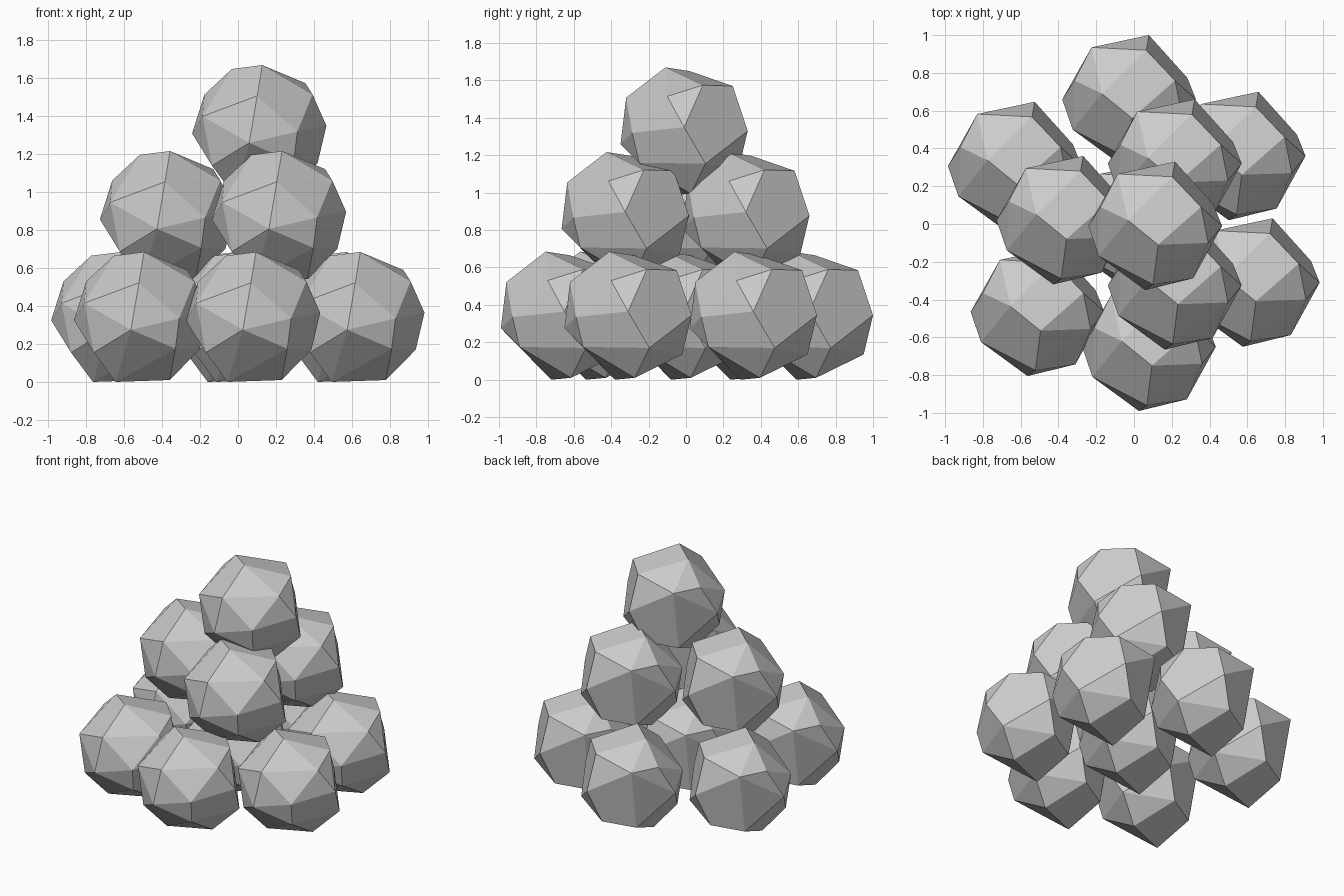
import bpy, bmesh, math

if "Cube" in bpy.data.objects:
    bpy.data.objects.remove(bpy.data.objects["Cube"])

# corners of one faceted stone, relative to its centre
CORNERS = [
    (.015, -.11, .34), (-.145, .02, .32), (.242, .09, .245), (.09, .25, .24),
    (-.2, .265, .185), (.28, -.1, .185), (-.012, -.32, .178), (-.29, .09, .185),
    (.353, -.01, .02), (.2, -.288, -.01), (-.054, -.35, -.07), (-.3, -.17, .07),
    (-.355, -.01, -.02), (.104, .33, .0), (.307, .104, -.175), (.18, -.25, -.17),
    (.15, .025, -.335), (-.135, -.08, -.345), (.02, .28, -.21), (-.18, .18, -.24),
    (-.25, -.18, -.19),
]

# stone mesh: hull of the corners, nearly flat neighbours merged
bm = bmesh.new()
for c in CORNERS:
    bm.verts.new(c)
bmesh.ops.convex_hull(bm, input=bm.verts[:])
bmesh.ops.delete(bm, geom=[v for v in bm.verts if not v.link_faces], context='VERTS')
bmesh.ops.dissolve_limit(bm, angle_limit=math.radians(14), verts=bm.verts[:], edges=bm.edges[:])
bmesh.ops.recalc_face_normals(bm, faces=bm.faces[:])
mesh = bpy.data.meshes.new("faceted_stone")
bm.to_mesh(mesh)
bm.free()

# stacked layers: seven at the bottom, three, then one
LAYERS = {
    "bottom_stone": (.345, [(.02, 0), (-.025, .67), (.555, .37), (.63, -.30),
                            (.08, -.64), (-.51, -.455), (-.63, .317)]),
    "middle_stone": (.877, [(.217, .33), (.217, -.315), (-.373, .03)]),
    "top_stone": (1.33, [(.113, 0)]),
}
for name, (z, spots) in LAYERS.items():
    for i, (x, y) in enumerate(spots):
        ob = bpy.data.objects.new(f"{name}_{i + 1}", mesh)
        ob.location = (x, y, z)
        bpy.context.collection.objects.link(ob)
